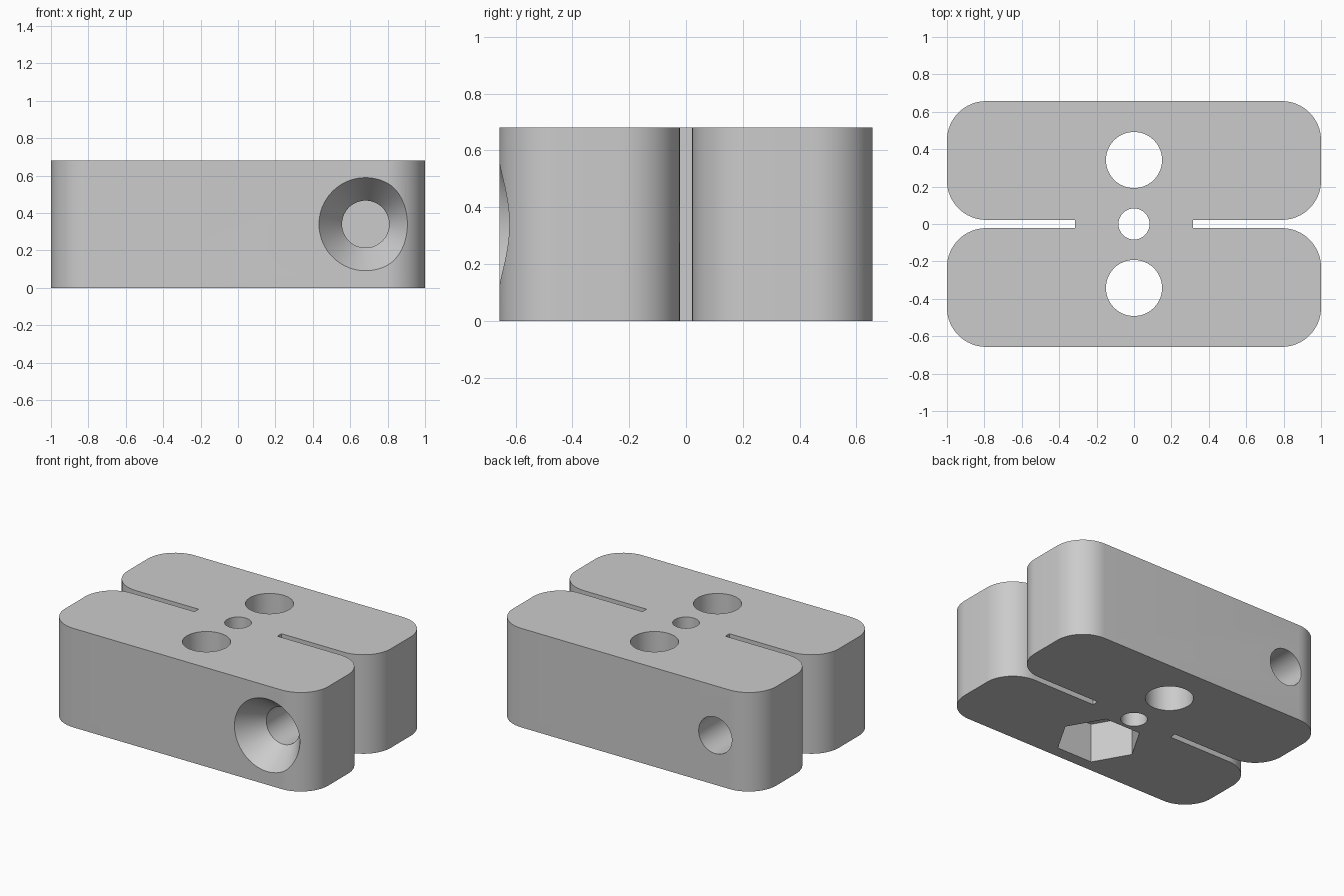
import bpy, bmesh, math
from mathutils import Matrix, Vector

if "Cube" in bpy.data.objects:
    bpy.data.objects.remove(bpy.data.objects["Cube"], do_unlink=True)

HEIGHT, DEPTH, SLOT, SLOT_END, RADIUS = 0.68, 0.657, 0.022, 0.315, 0.21
MID = HEIGHT / 2

grey = bpy.data.materials.new("plain grey")
grey.use_nodes = True
grey.diffuse_color = (0.6, 0.6, 0.6, 1)
grey.node_tree.nodes["Principled BSDF"].inputs["Base Color"].default_value = (0.6, 0.6, 0.6, 1)


def make_object(name, bm):
    bmesh.ops.recalc_face_normals(bm, faces=bm.faces)
    mesh = bpy.data.meshes.new(name)
    bm.to_mesh(mesh)
    bm.free()
    mesh.materials.append(grey)
    obj = bpy.data.objects.new(name, mesh)
    bpy.context.collection.objects.link(obj)
    return obj


def loft(name, rings, sides, matrix):
    """Solid of revolution along local z from (radius, distance) rings."""
    bm = bmesh.new()
    loops = []
    for r, d in rings:
        angles = [math.tau * i / sides for i in range(sides)]
        loops.append([bm.verts.new(matrix @ Vector((r * math.cos(a), r * math.sin(a), d)))
                      for a in angles])
    for low, high in zip(loops, loops[1:]):
        for i in range(sides):
            j = (i + 1) % sides
            bm.faces.new((low[i], low[j], high[j], high[i]))
    bm.faces.new(loops[0])
    bm.faces.new(loops[-1])
    return make_object(name, bm)


def arc(cx, cy, start, steps=16):
    angles = [math.radians(start + 90 * i / steps) for i in range(steps + 1)]
    return [(cx + RADIUS * math.cos(a), cy + RADIUS * math.sin(a)) for a in angles]


# Slotted block: one quarter outline mirrored around, then extruded
quarter = [(SLOT_END, SLOT)]
quarter += arc(1 - RADIUS, SLOT + RADIUS, -90)
quarter += arc(1 - RADIUS, DEPTH - RADIUS, 0)
outline = quarter + [(-x, y) for x, y in reversed(quarter)]
outline += [(-x, -y) for x, y in outline]

bm = bmesh.new()
base = bm.faces.new([bm.verts.new((x, y, 0)) for x, y in outline])
top = bmesh.ops.extrude_face_region(bm, geom=[base])["geom"]
bmesh.ops.translate(bm, vec=(0, 0, HEIGHT),
                    verts=[v for v in top if isinstance(v, bmesh.types.BMVert)])
block = make_object("clamp_block", bm)

# Vertical holes, with a hexagonal nut pocket under the front one
through = [-0.1, HEIGHT + 0.1]
cutters = []
for name, y, r in (("front_hole", -0.342, 0.15), ("centre_hole", 0, 0.083),
                   ("back_hole", 0.342, 0.15)):
    cutters.append(loft(name, [(r, d) for d in through], 64, Matrix.Translation((0, y, 0))))
cutters.append(loft("nut_pocket", [(0.27, -0.1), (0.27, 0.27)], 6,
                    Matrix.Translation((0, -0.342, 0))))

# Horizontal screw holes: countersunk at the front, plain at the back
to_back = Matrix.Rotation(-math.pi / 2, 4, 'X')
sink, bore = 0.17, 0.126
slope = (0.249 - bore) / sink
cutters.append(loft("countersunk_hole",
                    [(0.249 + 0.1 * slope, -DEPTH - 0.1), (bore, sink - DEPTH), (bore, 0)],
                    64, Matrix.Translation((0.682, 0, MID)) @ to_back))
cutters.append(loft("plain_hole", [(bore, 0), (bore, DEPTH + 0.1)],
                    64, Matrix.Translation((-0.682, 0, MID)) @ to_back))

# Cut the holes and remove the cutters
bpy.ops.object.select_all(action='DESELECT')
block.select_set(True)
bpy.context.view_layer.objects.active = block
for cutter in cutters:
    cutter.hide_render = True
    mod = block.modifiers.new(cutter.name, 'BOOLEAN')
    mod.operation = 'DIFFERENCE'
    mod.solver = 'EXACT'
    mod.object = cutter
    bpy.ops.object.modifier_apply(modifier=mod.name)
    bpy.data.objects.remove(cutter, do_unlink=True)

bpy.ops.object.shade_smooth_by_angle(angle=math.radians(25))
